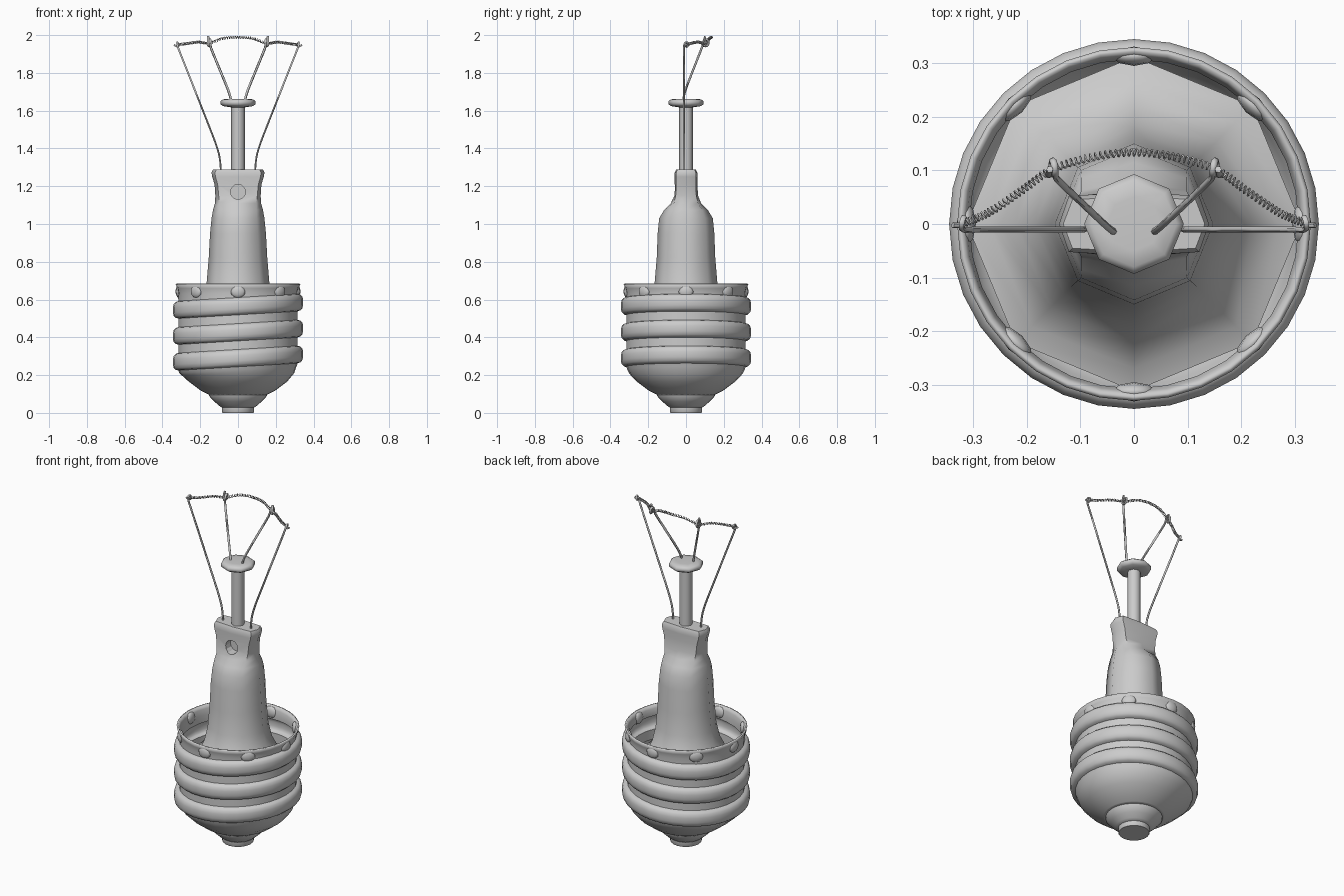
import bpy, bmesh, math
from mathutils import Vector

if "Cube" in bpy.data.objects:
    bpy.data.objects.remove(bpy.data.objects["Cube"])

TAU = 2 * math.pi


def smooth(ob, angle=45):
    bpy.ops.object.select_all(action='DESELECT')
    bpy.context.view_layer.objects.active = ob
    ob.select_set(True)
    bpy.ops.object.shade_smooth_by_angle(angle=math.radians(angle))


def loft(name, rings, caps=(True, True), angle=45):
    """Skin a list of rings (each a list of points) into a mesh."""
    bm = bmesh.new()
    vs = [[bm.verts.new(p) for p in r] for r in rings]
    n = len(vs[0])
    for a, b in zip(vs, vs[1:]):
        for i in range(n):
            j = (i + 1) % n
            bm.faces.new((a[i], a[j], b[j], b[i]))
    if caps[0]:
        bm.faces.new(vs[0][::-1])
    if caps[1]:
        bm.faces.new(vs[-1])
    me = bpy.data.meshes.new(name)
    bm.to_mesh(me)
    bm.free()
    ob = bpy.data.objects.new(name, me)
    bpy.context.collection.objects.link(ob)
    smooth(ob, angle)
    return ob


def circle(r, z, n=32, tilt=0.0):
    return [(r * math.cos(TAU * i / n), r * math.sin(TAU * i / n),
             z + tilt * r * math.cos(TAU * i / n)) for i in range(n)]


def octagon(rx, ry, z, k=0.707):
    """Eight-point ring; k near 1 squares the corners."""
    u = [(1, 0), (k, k), (0, 1), (-k, k), (-1, 0), (-k, -k), (0, -1), (k, -k)]
    return [(rx * a, ry * b, z) for a, b in u]


def wire(name, pts, radius, spline='NURBS', res=1):
    cu = bpy.data.curves.new(name, 'CURVE')
    cu.dimensions = '3D'
    cu.bevel_depth = radius
    cu.bevel_resolution = res
    cu.use_fill_caps = True
    s = cu.splines.new(spline)
    s.points.add(len(pts) - 1)
    for p, co in zip(s.points, pts):
        p.co = (*co, 1)
    if spline == 'NURBS':
        s.order_u = 3
        s.use_endpoint_u = True
        s.resolution_u = 4
    ob = bpy.data.objects.new(name, cu)
    bpy.context.collection.objects.link(ob)
    bpy.ops.object.select_all(action='DESELECT')
    bpy.context.view_layer.objects.active = ob
    ob.select_set(True)
    bpy.ops.object.convert(target='MESH')
    smooth(bpy.context.object, 60)


# Bottom contact and insulator
loft("contact", [circle(0.082, 0), circle(0.085, 0.004), circle(0.085, 0.035)])
loft("insulator", [circle(0.085, 0.028), circle(0.1, 0.038), circle(0.125, 0.06),
                   circle(0.152, 0.088), circle(0.155, 0.11)])

# Screw shell: bowl, three slightly tilted round threads, flared rim
TILT = 0.06
shell = [circle(0.152, 0.095), circle(0.165, 0.102), circle(0.2, 0.12),
         circle(0.26, 0.165), circle(0.298, 0.205, tilt=TILT / 3),
         circle(0.31, 0.228, tilt=TILT)]
for zc in (0.29, 0.427, 0.565):
    for dr, dz in ((0, -.046), (.014, -.042), (.024, -.032), (.029, -.014), (.029, .014),
                   (.024, .032), (.014, .042), (0, .046)):
        shell.append(circle(0.316 + dr, zc + dz, tilt=TILT))
shell += [circle(0.317, 0.635, tilt=TILT / 3), circle(0.322, 0.66), circle(0.33, 0.682)]
base = loft("screw_shell", shell, (False, False), 50)
sol = base.modifiers.new("thickness", 'SOLIDIFY')
sol.thickness = 0.01
sol.offset = -1

# Punched dimples around the rim
for i in range(8):
    a = TAU * i / 8
    bpy.ops.mesh.primitive_uv_sphere_add(
        segments=8, ring_count=6, radius=1,
        location=(0.313 * math.cos(a), 0.313 * math.sin(a), 0.643), rotation=(0, 0, a))
    d = bpy.context.object
    d.name = f"rim_dimple_{i + 1}"
    d.scale = (0.018, 0.04, 0.034)
    smooth(d, 60)

# Glass stem: flared foot, tube, flattened pinch with a blind hole in front
stem = loft("glass_stem", [
    octagon(0.312, 0.312, 0.465), octagon(0.312, 0.312, 0.475), octagon(0.27, 0.27, 0.49),
    octagon(0.22, 0.22, 0.54), octagon(0.185, 0.185, 0.61), octagon(0.166, 0.166, 0.69),
    octagon(0.155, 0.155, 0.82), octagon(0.148, 0.15, 0.95), octagon(0.14, 0.142, 1.03),
    octagon(0.132, 0.115, 1.075, 0.74), octagon(0.122, 0.08, 1.11, 0.8),
    octagon(0.12, 0.064, 1.15, 0.85), octagon(0.124, 0.06, 1.21, 0.87),
    octagon(0.137, 0.06, 1.25, 0.87), octagon(0.14, 0.06, 1.272, 0.87),
    octagon(0.132, 0.052, 1.288, 0.87)], angle=55)
bpy.ops.mesh.primitive_cylinder_add(vertices=12, radius=0.04, depth=0.1,
                                    location=(0, -0.065, 1.17),
                                    rotation=(math.pi / 2, 0, 0))
cutter = bpy.context.object
cutter.name = "hole_cutter"
cut = stem.modifiers.new("hole", 'BOOLEAN')
cut.operation = 'DIFFERENCE'
cut.solver = 'EXACT'
cut.object = cutter
bpy.context.view_layer.objects.active = stem
bpy.ops.object.modifier_move_to_index(modifier="hole", index=0)
bpy.ops.object.modifier_apply(modifier="hole")
bpy.data.objects.remove(cutter, do_unlink=True)

# Glass rod with its button on top
loft("glass_rod", [octagon(0.036, 0.036, z) for z in (1.27, 1.64)], angle=60)
loft("rod_button", [octagon(r, r, z) for r, z in (
    (0.04, 1.618), (0.078, 1.624), (0.093, 1.634), (0.093, 1.65),
    (0.08, 1.66), (0.05, 1.662))], angle=60)

# Lead wires and filament supports, each ending in a small hook
for s, side in ((-1, "left"), (1, "right")):
    lead = [(.09, -.01, 1.26), (.092, -.01, 1.34), (.115, -.01, 1.42), (.15, -.01, 1.51),
            (.30, -.01, 1.89), (.322, -.012, 1.945), (.322, .0, 1.965), (.318, .014, 1.955),
            (.315, .008, 1.937), (.325, -.004, 1.94), (.338, -.002, 1.948)]
    wire(f"lead_wire_{side}", [(s * x, y, z) for x, y, z in lead], 0.0055)
    arm = [(.035, -.016, 1.645), (.042, -.012, 1.68), (.06, .004, 1.73), (.135, .075, 1.91),
           (.148, .088, 1.945), (.147, .096, 1.978), (.15, .118, 1.975), (.153, .118, 1.945),
           (.156, .094, 1.94), (.16, .09, 1.96), (.157, .102, 1.993)]
    wire(f"support_wire_{side}", [(s * x, y, z) for x, y, z in arm], 0.0065)

# Coiled filament swept along a gently sagging path
half = [(.32, 0, 1.95), (.27, .022, 1.955), (.21, .062, 1.963), (.152, .102, 1.957),
        (.08, .124, 1.982), (0, .134, 1.988)]
ctrl = [Vector((-x, y, z)) for x, y, z in half] + [Vector(p) for p in half[-2::-1]]
ctrl = [2 * ctrl[0] - ctrl[1]] + ctrl + [2 * ctrl[-1] - ctrl[-2]]


def path(t):
    i = min(int(t), len(ctrl) - 4)
    f = t - i
    a, b, c, d = ctrl[i:i + 4]
    return 0.5 * (2 * b + (c - a) * f + (2 * a - 5 * b + 4 * c - d) * f * f
                  + (3 * b - a - 3 * c + d) * f ** 3)


TURNS, STEPS = 84, 8
total = TURNS * STEPS
coil = []
for k in range(total + 1):
    t = k / total * (len(ctrl) - 3)
    p = path(t)
    tan = (path(min(t + .01, len(ctrl) - 3)) - path(max(t - .01, 0))).normalized()
    n1 = tan.cross(Vector((0, 0, 1))).normalized()
    n2 = tan.cross(n1)
    a = TAU * k / STEPS
    coil.append(p + 0.0065 * (math.cos(a) * n1 + math.sin(a) * n2))
wire("filament", coil, 0.002, 'POLY', 0)
